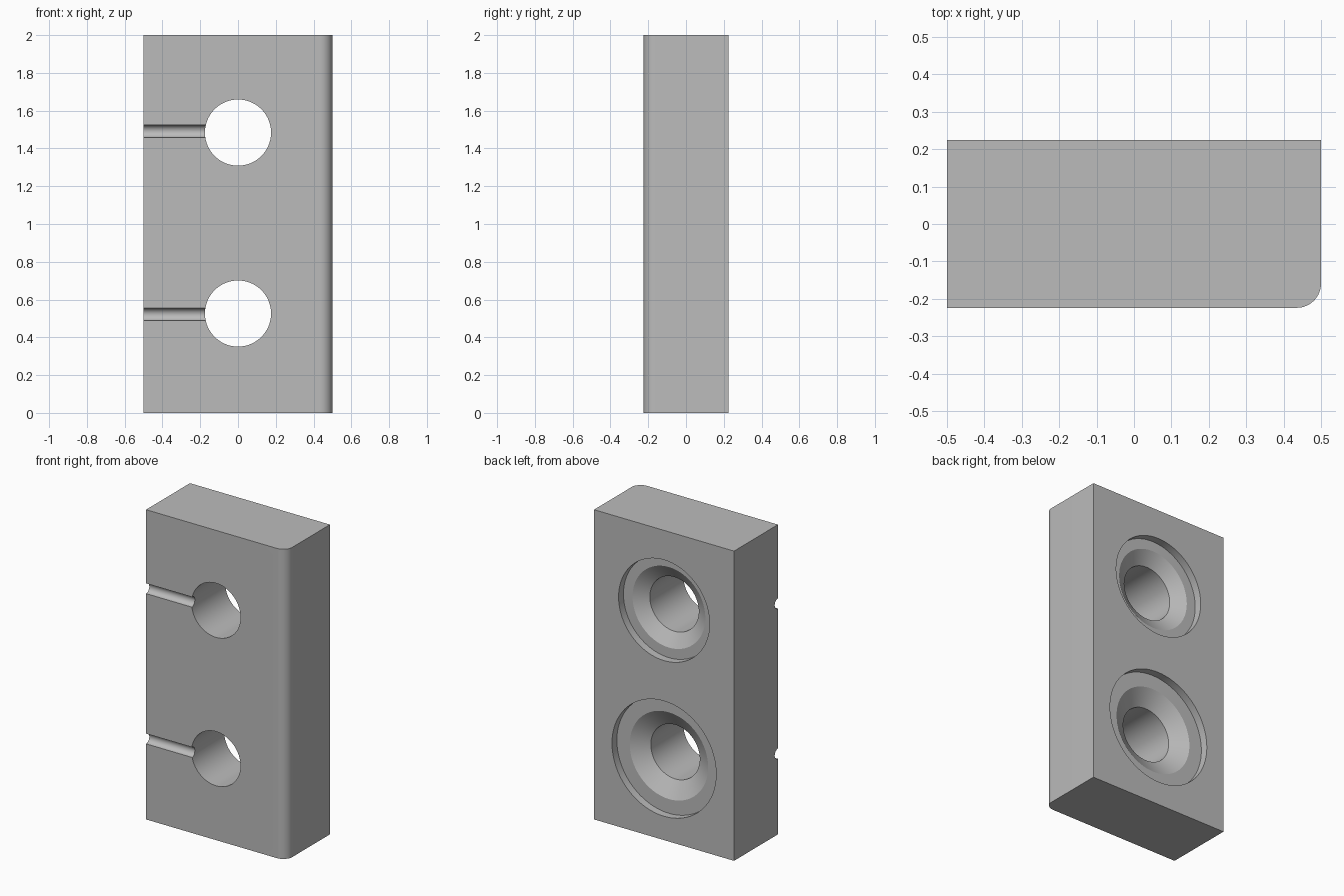
import bpy, bmesh
from math import pi, sin, cos
from mathutils import Matrix

if "Cube" in bpy.data.objects:
    bpy.data.objects.remove(bpy.data.objects["Cube"])

HX, HY, HEIGHT = 0.5, 0.224, 2.0
EDGE_R, BORE_R, GROOVE_R = 0.065, 0.175, 0.033

grey = bpy.data.materials.new("plain grey")
grey.use_nodes = True
colour = (0.5, 0.5, 0.5, 1)
grey.diffuse_color = colour
grey.node_tree.nodes["Principled BSDF"].inputs["Base Color"].default_value = colour


def make_object(name, bm):
    bmesh.ops.recalc_face_normals(bm, faces=bm.faces)
    mesh = bpy.data.meshes.new(name)
    bm.to_mesh(mesh)
    bm.free()
    mesh.materials.append(grey)
    obj = bpy.data.objects.new(name, mesh)
    bpy.context.collection.objects.link(obj)
    return obj


def lathe_cutter(name, profile, z, steps=96):
    """Solid of revolution about the y axis from (radius, y) pairs."""
    bm = bmesh.new()
    rings = [[bm.verts.new((r * cos(2 * pi * i / steps), y, z + r * sin(2 * pi * i / steps)))
              for i in range(steps)] for r, y in profile]
    for a, b in zip(rings, rings[1:]):
        for i in range(steps):
            j = (i + 1) % steps
            bm.faces.new((a[i], a[j], b[j], b[i]))
    bm.faces.new(rings[0])
    bm.faces.new(rings[-1])
    return make_object(name, bm)


def rod_cutter(name, x0, x1, z):
    """Round rod along x, centred on the front face."""
    bm = bmesh.new()
    place = Matrix.Translation(((x0 + x1) / 2, -HY, z)) @ Matrix.Rotation(pi / 2, 4, 'Y')
    bmesh.ops.create_cone(bm, cap_ends=True, segments=48, radius1=GROOVE_R,
                          radius2=GROOVE_R, depth=x1 - x0, matrix=place)
    return make_object(name, bm)


def cut(target, cutter):
    cutter.hide_render = True
    mod = target.modifiers.new(cutter.name, 'BOOLEAN')
    mod.operation, mod.solver, mod.object = 'DIFFERENCE', 'EXACT', cutter
    bpy.ops.object.modifier_apply(modifier=mod.name)
    bpy.data.objects.remove(cutter)


# Block with one rounded vertical edge
bm = bmesh.new()
outline = [(HX, HY), (-HX, HY), (-HX, -HY)]
for i in range(17):
    a = -pi / 2 + i * pi / 32
    outline.append((HX - EDGE_R + EDGE_R * cos(a), -HY + EDGE_R + EDGE_R * sin(a)))
base = bm.faces.new([bm.verts.new((x, y, 0)) for x, y in outline])
top = bmesh.ops.extrude_face_region(bm, geom=[base])
bmesh.ops.translate(bm, vec=(0, 0, HEIGHT),
                    verts=[v for v in top["geom"] if isinstance(v, bmesh.types.BMVert)])
block = make_object("mounting_block", bm)
bpy.context.view_layer.objects.active = block
block.select_set(True)

# Through holes with a countersink and shallow recess at the back, and side grooves at the front
# (hole height, groove height, recess radius, countersink radius, countersink depth)
for hole_z, groove_z, recess_r, sink_r, sink_d in (
        (1.484, 1.491, 0.325, 0.26, 0.105),
        (0.526, 0.521, 0.372, 0.28, 0.115)):
    floor = HY - 0.05
    cut(block, lathe_cutter("stepped_hole", [
        (BORE_R, -HY - 0.1), (BORE_R, HY - sink_d), (sink_r, floor),
        (recess_r, floor), (recess_r, HY + 0.1)], hole_z))
    cut(block, rod_cutter("groove", -HX - 0.1, 0, groove_z))

bpy.ops.object.shade_smooth_by_angle(angle=pi / 6)
